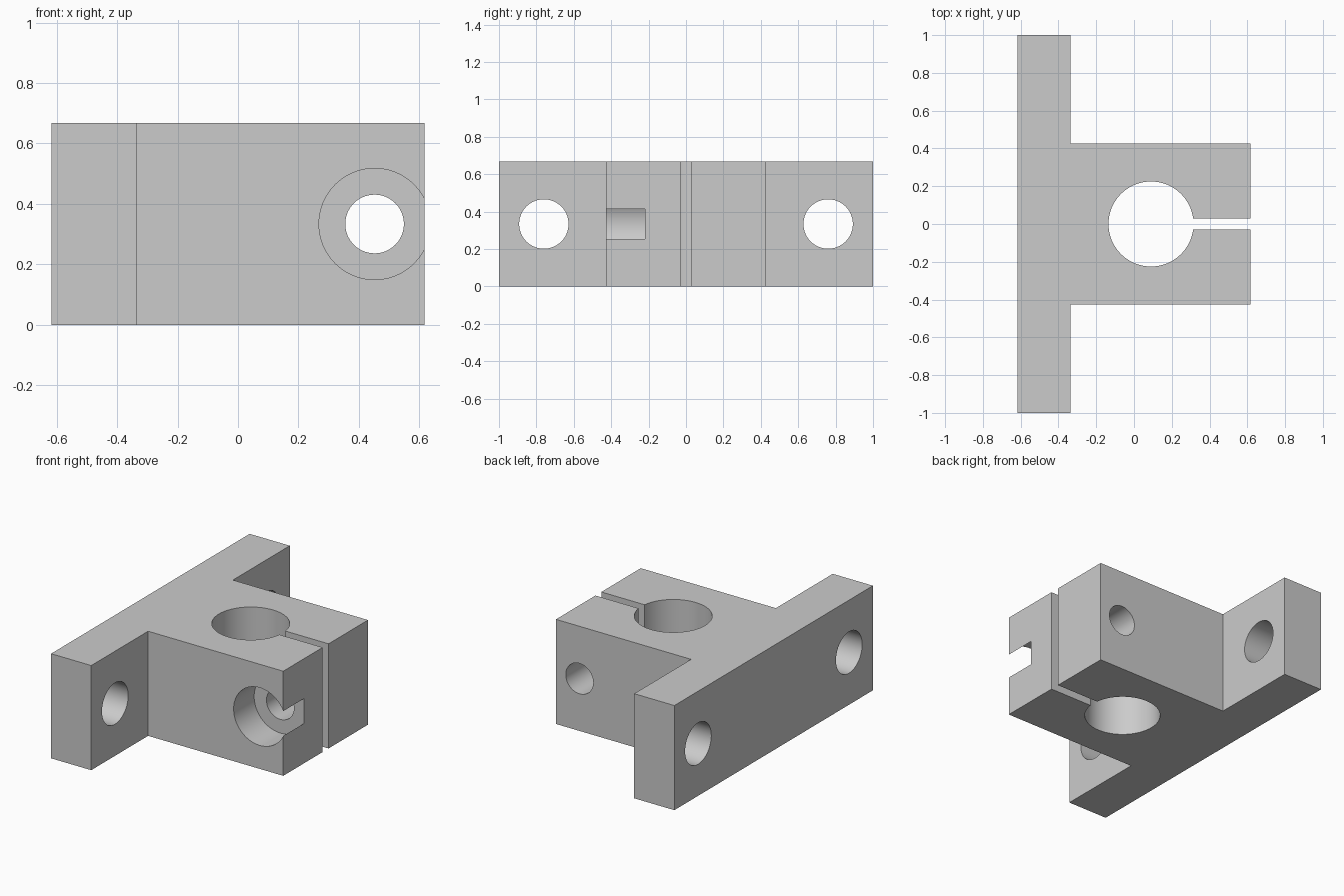
import bpy, math
from mathutils import Vector

if "Cube" in bpy.data.objects:
    bpy.data.objects.remove(bpy.data.objects["Cube"], do_unlink=True)

HEIGHT, END_X = 0.667, 0.618
MID_Z = HEIGHT / 2
PLATE_X, BLOCK_Y = -0.335, 0.427
SCREW_X = 0.452

metal = bpy.data.materials.new("light grey metal")
metal.use_nodes = True
grey = (0.6, 0.6, 0.6, 1)
metal.diffuse_color = grey
metal.node_tree.nodes["Principled BSDF"].inputs["Base Color"].default_value = grey


def extruded_profile(name, points, height):
    n = len(points)
    verts = [(x, y, z) for z in (0, height) for x, y in points]
    faces = [list(range(n))[::-1], list(range(n, 2 * n))]
    faces += [[i, (i + 1) % n, n + (i + 1) % n, n + i] for i in range(n)]
    mesh = bpy.data.meshes.new(name)
    mesh.from_pydata(verts, [], faces)
    obj = bpy.data.objects.new(name, mesh)
    bpy.context.collection.objects.link(obj)
    return obj


def cut(target, cutter):
    cutter.hide_render = True
    mod = target.modifiers.new(cutter.name, 'BOOLEAN')
    mod.operation, mod.solver, mod.object = 'DIFFERENCE', 'EXACT', cutter
    bpy.ops.object.select_all(action='DESELECT')
    bpy.context.view_layer.objects.active = target
    target.select_set(True)
    bpy.ops.object.modifier_apply(modifier=mod.name)
    bpy.data.objects.remove(cutter, do_unlink=True)


def drill(target, start, end, radius):
    start, end = Vector(start), Vector(end)
    axis = end - start
    bpy.ops.mesh.primitive_cylinder_add(
        vertices=96, radius=radius, depth=axis.length, location=(start + end) / 2,
        rotation=axis.to_track_quat('Z', 'Y').to_euler())
    cut(target, bpy.context.object)


# T-shaped body: mounting plate with the clamp block
half = [(-END_X, 1), (PLATE_X, 1), (PLATE_X, BLOCK_Y), (END_X, BLOCK_Y)]
outline = [(x, -y) for x, y in half] + half[::-1]
body = extruded_profile("shaft_clamp_body", outline, HEIGHT)
body.data.materials.append(metal)

# Shaft bore and clamping slot
BORE_X = 0.09
drill(body, (BORE_X, 0, -0.1), (BORE_X, 0, HEIGHT + 0.1), 0.225)
bpy.ops.mesh.primitive_cube_add(size=1, location=(BORE_X + 0.4, 0, MID_Z))
slot = bpy.context.object
slot.scale = (0.8, 0.06, 1)
bpy.context.view_layer.update()
cut(body, slot)

# Clamp screw hole with counterbore on the front
drill(body, (SCREW_X, -0.6, MID_Z), (SCREW_X, 0.6, MID_Z), 0.097)
drill(body, (SCREW_X, -0.6, MID_Z), (SCREW_X, -0.22, MID_Z), 0.184)

# Mounting holes through the plate
for side in (-1, 1):
    drill(body, (-0.8, side * 0.76, MID_Z), (-0.2, side * 0.76, MID_Z), 0.132)

for poly in body.data.polygons:
    poly.material_index = 0
bpy.ops.object.select_all(action='DESELECT')
body.select_set(True)
bpy.context.view_layer.objects.active = body
bpy.ops.object.shade_smooth_by_angle(angle=math.radians(30))
